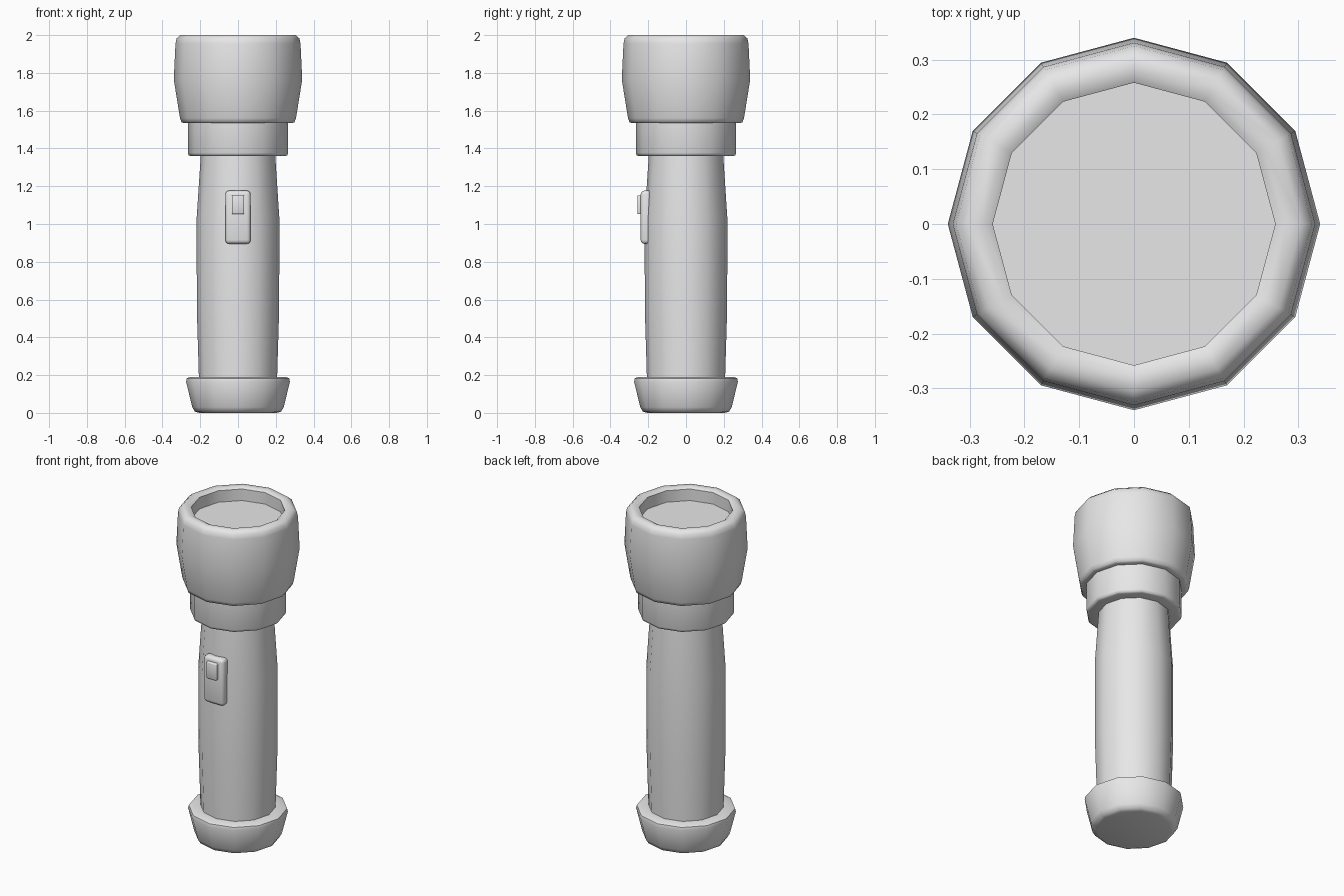
import bpy
import bmesh
from math import cos, sin, pi, radians

SIDES = 12

cube = bpy.data.objects.get("Cube")
if cube:
    bpy.data.objects.remove(cube, do_unlink=True)

grey = bpy.data.materials.new("light_grey")
grey.use_nodes = True
grey.diffuse_color = (0.8, 0.8, 0.8, 1)
grey.node_tree.nodes["Principled BSDF"].inputs["Base Color"].default_value = (0.8, 0.8, 0.8, 1)


def finish(name, bm):
    """Turn a bmesh into a smooth-shaded grey object."""
    bmesh.ops.recalc_face_normals(bm, faces=bm.faces)
    mesh = bpy.data.meshes.new(name)
    bm.to_mesh(mesh)
    bm.free()
    mesh.materials.append(grey)
    obj = bpy.data.objects.new(name, mesh)
    bpy.context.collection.objects.link(obj)
    bpy.ops.object.select_all(action='DESELECT')
    obj.select_set(True)
    bpy.context.view_layer.objects.active = obj
    bpy.ops.object.shade_smooth_by_angle(angle=radians(50))
    return obj


def lathe(name, profile):
    """Revolve (radius, z) points, listed bottom to top, and cap both ends."""
    bm = bmesh.new()
    rings = []
    for r, z in profile:
        angles = [2 * pi * i / SIDES for i in range(SIDES)]
        rings.append([bm.verts.new((r * cos(a), r * sin(a), z)) for a in angles])
    for low, high in zip(rings, rings[1:]):
        for i in range(SIDES):
            j = (i + 1) % SIDES
            bm.faces.new((low[i], low[j], high[j], high[i]))
    bm.faces.new(rings[0][::-1])
    bm.faces.new(rings[-1])
    return finish(name, bm)


def rounded_box(name, size, centre, radius, segments):
    bm = bmesh.new()
    bmesh.ops.create_cube(bm, size=1)
    bmesh.ops.scale(bm, vec=size, verts=bm.verts)
    bmesh.ops.translate(bm, vec=centre, verts=bm.verts)
    bmesh.ops.bevel(bm, geom=bm.edges[:], offset=radius, segments=segments,
                    profile=0.5, affect='EDGES')
    return finish(name, bm)


# End cap, flared upward with rounded rims
lathe("end_cap", [(0.205, 0), (0.228, 0.007), (0.242, 0.03), (0.275, 0.165),
                  (0.271, 0.183), (0.255, 0.19), (0.18, 0.19)])

# Handle, slightly swollen in the middle
lathe("handle", [(0.206, 0.15), (0.218, 0.55), (0.219, 1.03), (0.196, 1.38)])

# Collar between handle and head
lathe("collar", [(0.18, 1.36), (0.25, 1.36), (0.261, 1.364), (0.266, 1.377),
                 (0.266, 1.55)])

# Head with rounded rims, a recess and the lens as its floor
lathe("head", [(0.22, 1.534), (0.285, 1.534), (0.299, 1.539), (0.307, 1.56),
               (0.34, 1.765), (0.331, 1.955), (0.325, 1.983), (0.305, 2.0),
               (0.275, 2.0), (0.258, 1.99), (0.258, 1.92)])

# Switch plate and its button on the front
rounded_box("switch_plate", (0.134, 0.06, 0.282), (0, -0.21, 1.036), 0.02, 3)
rounded_box("switch_button", (0.066, 0.04, 0.1), (0, -0.237, 1.102), 0.005, 2)
